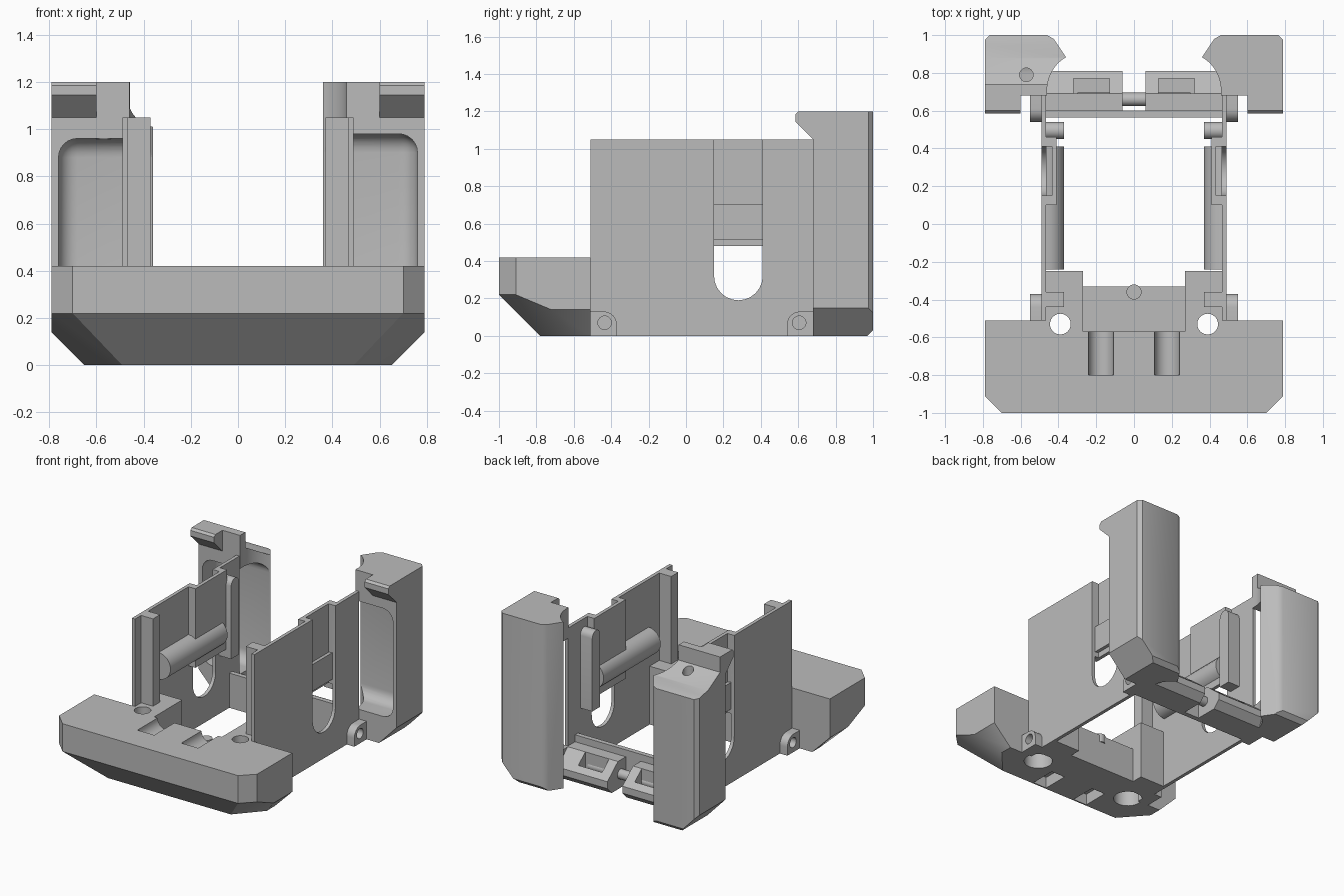
import bpy
import bmesh
import math
from mathutils import Matrix, Vector

cube = bpy.data.objects.get("Cube")
if cube:
    bpy.data.objects.remove(cube, do_unlink=True)

grey = bpy.data.materials.new("plain grey")
grey.use_nodes = True
COLOUR = (0.5, 0.5, 0.5, 1)
grey.diffuse_color = COLOUR
for node in grey.node_tree.nodes:
    if node.type == 'BSDF_PRINCIPLED':
        node.inputs["Base Color"].default_value = COLOUR

parts = []


def finish(name, bm, keep=True):
    bmesh.ops.recalc_face_normals(bm, faces=bm.faces)
    mesh = bpy.data.meshes.new(name)
    bm.to_mesh(mesh)
    bm.free()
    mesh.materials.append(grey)
    obj = bpy.data.objects.new(name, mesh)
    bpy.context.collection.objects.link(obj)
    if keep:
        parts.append(obj)
    else:
        obj.hide_render = True
    return obj


def prism(name, pts, axis, a, b, keep=True):
    """Extrude a 2D outline along an axis from a to b."""
    place = {"x": lambda p: (a, p[0], p[1]),
             "y": lambda p: (p[0], a, p[1]),
             "z": lambda p: (p[0], p[1], a)}[axis]
    bm = bmesh.new()
    face = bm.faces.new([bm.verts.new(place(p)) for p in pts])
    ext = bmesh.ops.extrude_face_region(bm, geom=[face])
    step = Vector([b - a if axis == k else 0 for k in "xyz"])
    bmesh.ops.translate(bm, vec=step, verts=[v for v in ext["geom"] if isinstance(v, bmesh.types.BMVert)])
    return finish(name, bm, keep)


def box(name, x, y, z, keep=True, bevel=0):
    bm = bmesh.new()
    bmesh.ops.create_cube(bm, size=1)
    for v in bm.verts:
        v.co = [r[0] if c < 0 else r[1] for c, r in zip(v.co, (x, y, z))]
    if bevel:
        bmesh.ops.bevel(bm, geom=bm.edges[:], offset=bevel, segments=6, profile=0.5, affect='EDGES')
    return finish(name, bm, keep)


def arc(cx, cy, r, start, end, n=12):
    angles = [math.radians(start + (end - start) * i / n) for i in range(n + 1)]
    return [(cx + r * math.cos(t), cy + r * math.sin(t)) for t in angles]


def rod(name, cx, cy, r, axis, a, b, keep=True):
    return prism(name, arc(cx, cy, r, 0, 345, 23), axis, a, b, keep)


def cut(objs, cutter):
    for obj in objs:
        mod = obj.modifiers.new("cut", 'BOOLEAN')
        mod.operation = 'DIFFERENCE'
        mod.solver = 'EXACT'
        mod.object = cutter
        graph = bpy.context.evaluated_depsgraph_get()
        mesh = bpy.data.meshes.new_from_object(obj.evaluated_get(graph))
        obj.modifiers.clear()
        obj.data = mesh
    bpy.data.objects.remove(cutter, do_unlink=True)


def mirror(objs):
    for obj in objs:
        obj.name = "left_" + obj.name
        twin = obj.copy()
        twin.data = obj.data.copy()
        twin.name = obj.name.replace("left_", "right_")
        twin.data.transform(Matrix.Scale(-1, 4, (1, 0, 0)))
        twin.data.flip_normals()
        bpy.context.collection.objects.link(twin)
        parts.append(twin)


# Front bumper: chamfered block
bm = bmesh.new()
for x, y, z in [(.79, -.51, .42), (.79, -.91, .42), (.70, -1, .42), (.70, -1, .22),
                (.79, -.91, .22), (.79, -.72, .14), (.79, -.51, .14),
                (.49, -.78, 0), (.65, -.6, 0), (.65, -.51, 0)]:
    for s in (1, -1):
        bm.verts.new((s * x, y, z))
bmesh.ops.convex_hull(bm, input=bm.verts[:])
bmesh.ops.dissolve_limit(bm, angle_limit=0.01, verts=bm.verts[:], edges=bm.edges[:])
bumper = finish("front_bumper", bm)
cut([bumper], box("notch", (-.27, .27), (-.57, -.4), (.25, .6), False))

# Bracket behind the bumper
box("bracket_centre", (-.27, .27), (-.51, -.33), (0, .25))
rod("bracket_nub", 0, -.36, .04, "z", .2, .26)
for s in (1, -1):
    block = box("bracket_block", sorted((s * .27, s * .47)), (-.51, -.25), (0, .42))
    cut([bumper, block], rod("bolt_hole", s * .39, -.53, .055, "z", -.1, .6, False))
    cut([bumper, block], rod("bolt_head", s * .39, -.53, .095, "z", -.1, .12, False))
    cut([bumper], rod("top_pocket", s * .175, .42, .067, "y", -.8, -.55, False))
    cut([bumper], box("under_slot", sorted((s * .12, s * .23)), (-.77, -.58), (-.1, .08), False))

# Rear cross member with rod
box("rear_cross_plate", (-.47, .47), (.565, .60), (0, .25))
rod("rear_rod", .66, .1, .035, "x", -.3, .3)

side = len(parts)

# Side wall with a round-ended slot
wall = box("side_wall", (.465, .49), (-.51, .68), (0, 1.05))
slot = arc(.28, .32, .13, 180, 360) + [(.41, 1.2), (.15, 1.2)]
cut([wall], prism("slot", slot, "x", .4, .6, False))

# Recessed channel behind the slot
channel = [(.47, .10), (.41, .10), (.41, .46), (.47, .46), (.47, .41),
           (.435, .41), (.435, .15), (.47, .15)]
prism("slot_channel", channel, "z", .48, 1.05)

# Inner guides
prism("guide_rail", arc(.466, .61, .096, 90, 270), "y", -.24, .41)
box("front_post", (.37, .47), (-.44, -.36), (0, 1.05))
upright = [(.45, .39)] + arc(.5, .94, .05, 0, 180, 8)
upright = [(.45, .42), (.54, .42)] + arc(.495, .945, .045, 0, 180, 8)
prism("rear_upright", upright, "x", .37, .47)

# Ears with screw holes
for name, y, d in (("front_ear", -.51, 1), ("rear_ear", .68, -1)):
    outline = [(y, 0), (y + d * .14, 0)]
    outline += [(y + d * (.07 + u), v) for u, v in arc(0, .06, .07, 0, 90, 8)] + [(y, .13)]
    ear = prism(name, outline, "x", .48, .55)
    cut([ear], rod("screw_hole", y + d * .075, .07, .036, "x", .5, .7, False))

# Rear clips: sloped blocks with a notch
clip = prism("rear_clip", [(.59, 0), (.59, .2), (.69, .2), (.81, .1), (.81, .05), (.76, 0)], "x", .06, .47)
cut([clip], box("clip_notch", (.13, .32), (.69, .77), (.06, .4), False))

mirror(parts[side:])

# Rear towers: hollow columns with a concave inner flank
for s in (1, -1):
    side_name = "left" if s > 0 else "right"
    outline = [(.79, .68), (.79, .975), (.765, 1), (.46, 1), (.425, .98)]
    outline += arc(.26, .71, .2, 60, 0) + [(.46, .68)]
    tower = prism(side_name + "_tower", [(s * x, y) for x, y in outline], "z", 0, 1.2)
    wedge = [(s * .63, -.02), (s * .82, .18), (s * .82, -.02)]
    cut([tower], prism("foot_chamfer", wedge, "y", .5, 1.1, False))
    cut([tower], prism("heel_chamfer", [(.95, -.02), (1.02, .05), (1.02, -.02)], "x", -1, 1, False))
    cut([tower], box("cavity", sorted((s * .2, s * .76)), (.5, .88),
                     (.2, .98 if s > 0 else .96), False, .08))
    # Overhanging hook
    hook = [(.70, 1.05), (.68, 1.05), (.585, 1.145), (.585, 1.185), (.60, 1.2), (.70, 1.2)]
    prism(side_name + "_hook", hook, "x", s * .60, s * .79)
    if s < 0:
        # Lowered top with a screw hole
        top = [(1.05, .97), (.95, 1.0), (.88, 1.01), (.74, 1.09), (.74, 1.3), (1.05, 1.3)]
        cut([tower], prism("low_top", top, "x", -1, 0, False))
        cut([tower], rod("top_hole", -.57, .79, .036, "z", .9, 1.3, False))

# Smooth round surfaces, keep edges crisp
bpy.ops.object.select_all(action='DESELECT')
for obj in parts:
    obj.select_set(True)
bpy.context.view_layer.objects.active = parts[0]
bpy.ops.object.shade_smooth_by_angle(angle=math.radians(30))
